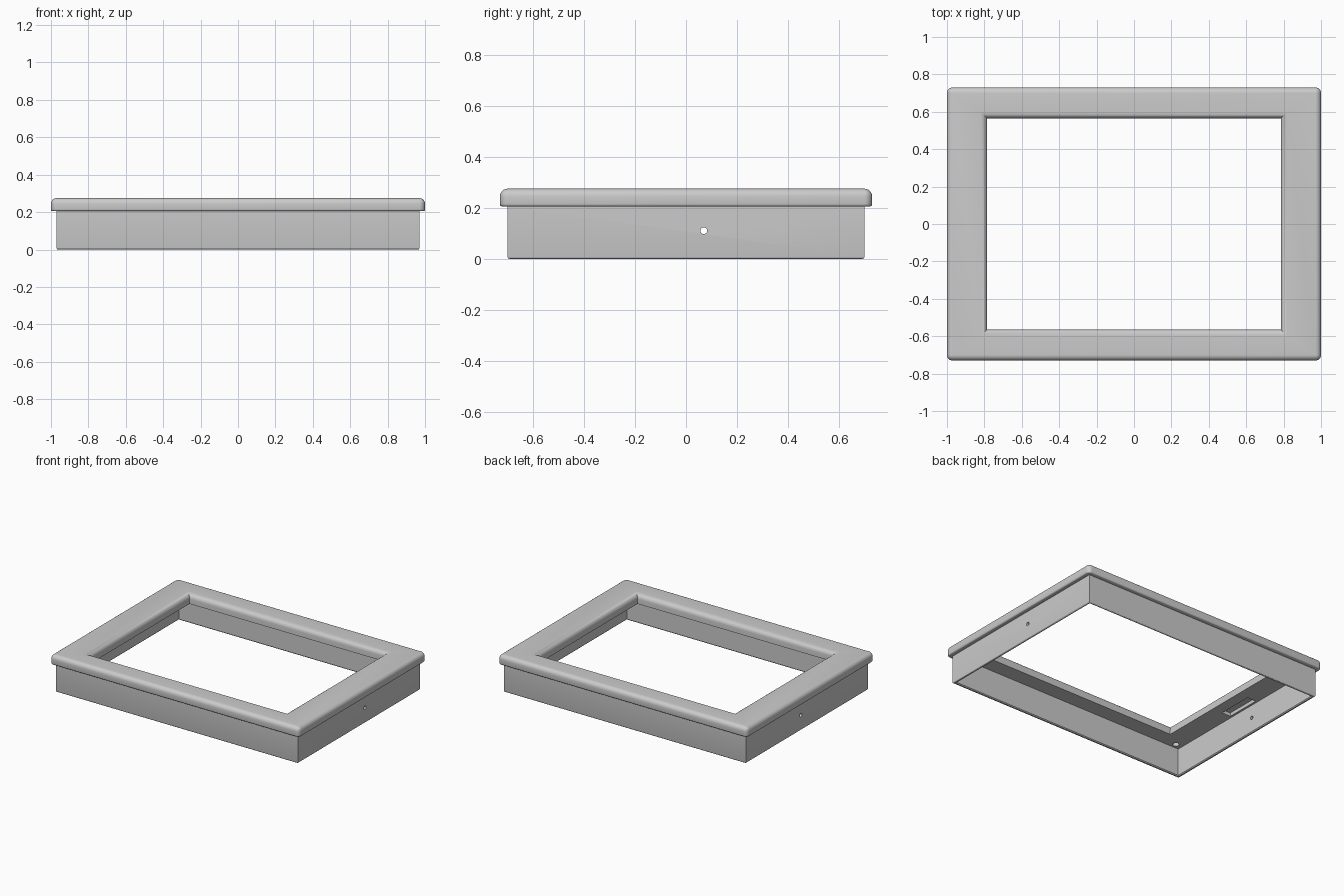
import bpy, bmesh, math
from mathutils import Vector, Matrix

cube = bpy.data.objects.get("Cube")
if cube:
    bpy.data.objects.remove(cube, do_unlink=True)

HALF_X, HALF_Y, CORNER = 1.0, 0.73, 0.03
HEIGHT, LIP_Z = 0.275, 0.205

grey = bpy.data.materials.new("plain_grey")
grey.use_nodes = True
colour = (0.6, 0.6, 0.6, 1)
grey.diffuse_color = colour
grey.node_tree.nodes["Principled BSDF"].inputs["Base Color"].default_value = colour


def arc(cx, cz, r, start, end, steps=6):
    angles = [math.radians(start + (end - start) * i / steps) for i in range(steps + 1)]
    return [(cx + r * math.cos(a), cz + r * math.sin(a)) for a in angles]


def ring(inset, steps=6):
    """Rectangle at a given inset; corners are round until the inset uses up the radius."""
    r = max(CORNER - inset, 0)
    hx, hy = HALF_X - inset - r, HALF_Y - inset - r
    points = []
    for q, (sx, sy) in enumerate([(1, 1), (-1, 1), (-1, -1), (1, -1)]):
        points += arc(sx * hx, sy * hy, r, q * 90, q * 90 + 90, steps)
    return points


def sweep_frame(name, profile):
    bm = bmesh.new()
    rings = [[bm.verts.new((x, y, z)) for x, y in ring(inset)] for inset, z in profile]
    for a, b in zip(rings, rings[1:] + rings[:1]):
        for i in range(len(a)):
            j = (i + 1) % len(a)
            bm.faces.new((a[i], a[j], b[j], b[i]))
    bmesh.ops.remove_doubles(bm, verts=bm.verts, dist=0.0001)
    bmesh.ops.recalc_face_normals(bm, faces=bm.faces)
    mesh = bpy.data.meshes.new(name)
    bm.to_mesh(mesh)
    bm.free()
    obj = bpy.data.objects.new(name, mesh)
    bpy.context.collection.objects.link(obj)
    mesh.materials.append(grey)
    return obj


# Cross-section: rounded lip, opening edge, underside and thin skirt
profile = arc(0.01, LIP_Z + 0.01, 0.01, 270, 180, 3)
profile += arc(0.03, HEIGHT - 0.03, 0.03, 180, 90)
profile += arc(0.13, HEIGHT - 0.035, 0.035, 90, 0)
profile += [(0.165, LIP_Z), (0.05, LIP_Z), (0.05, 0.006), (0.044, 0)]
profile += arc(0.038, 0.008, 0.008, 270, 180, 3)
profile += [(0.03, LIP_Z)]

# The opening is wider-framed at the sides, so shift the inner part of the short sides
frame = sweep_frame("tray_frame", profile)
for v in frame.data.vertices:
    if abs(v.co.x) < HALF_X - 0.1 and abs(v.co.y) < HALF_Y - 0.1:
        v.co.x -= math.copysign(0.05, v.co.x)

# Cutters: peg holes, side recesses and corner sockets
cutters = bmesh.new()
for side in (-1, 1):
    bmesh.ops.create_cone(
        cutters, cap_ends=True, segments=20, radius1=0.013, radius2=0.013, depth=0.12,
        matrix=Matrix.Translation((side * 0.96, 0.07, 0.11)) @ Matrix.Rotation(math.pi / 2, 4, "Y"))
    bmesh.ops.create_cube(
        cutters, size=1,
        matrix=Matrix.Translation((side * 0.9, 0, LIP_Z)) @ Matrix.Diagonal((0.07, 0.26, 0.05, 1)))
    for end in (-1, 1):
        bmesh.ops.create_cone(
            cutters, cap_ends=True, segments=24, radius1=0.022, radius2=0.022, depth=0.05,
            matrix=Matrix.Translation((side * 0.9, end * 0.645, LIP_Z)))
cut_mesh = bpy.data.meshes.new("cutters")
cutters.to_mesh(cut_mesh)
cutters.free()
cut_mesh.materials.append(grey)
cutter = bpy.data.objects.new("cutters", cut_mesh)
cutter.hide_render = True
bpy.context.collection.objects.link(cutter)

for o in bpy.context.selected_objects:
    o.select_set(False)
bpy.context.view_layer.objects.active = frame
frame.select_set(True)
mod = frame.modifiers.new("holes", "BOOLEAN")
mod.operation = "DIFFERENCE"
mod.solver = "EXACT"
mod.object = cutter
bpy.ops.object.modifier_apply(modifier=mod.name)
bpy.data.objects.remove(cutter, do_unlink=True)
bpy.ops.object.shade_smooth_by_angle(angle=math.radians(35))
